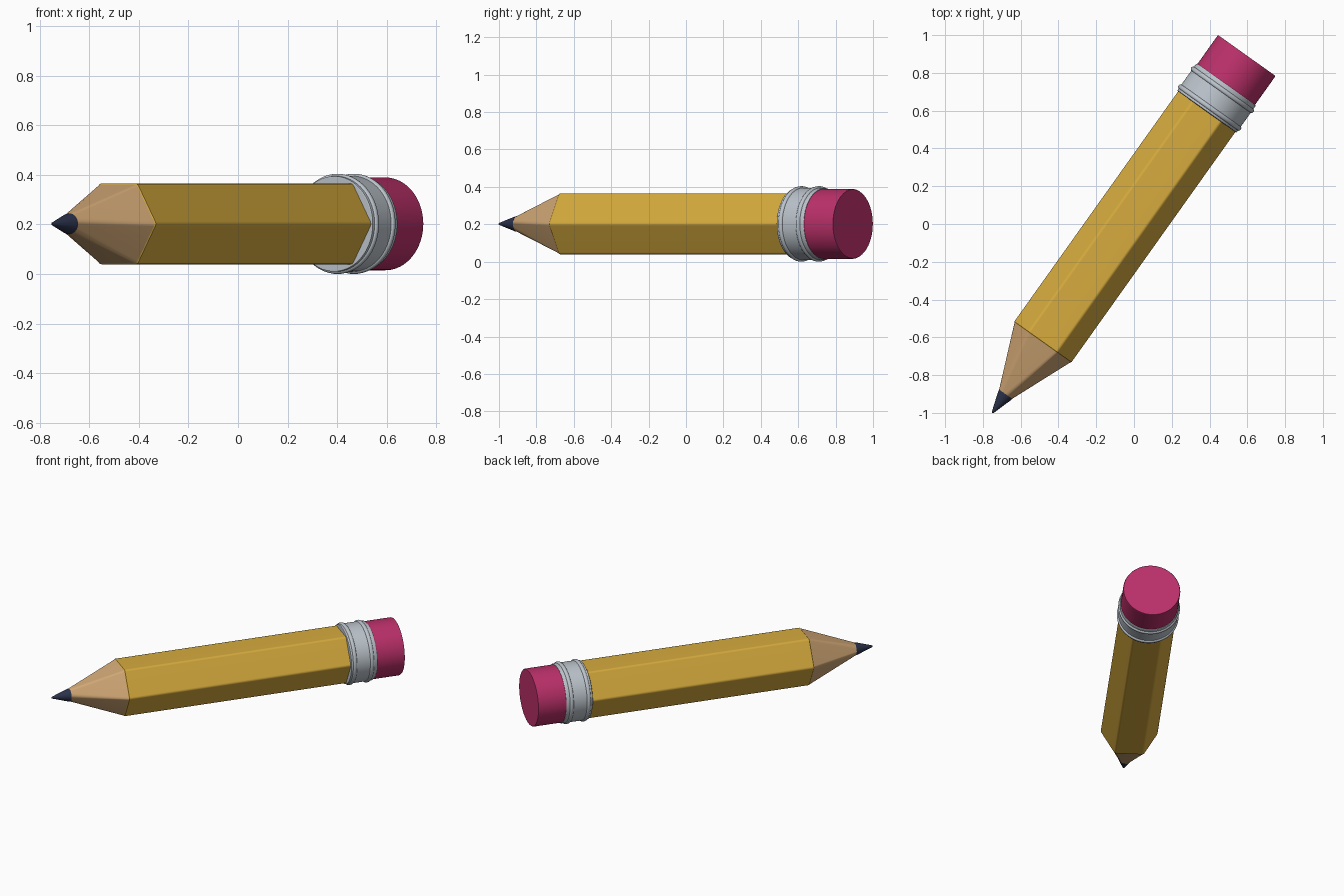
import bpy, bmesh, math
from mathutils import Matrix, Vector

if "Cube" in bpy.data.objects:
    bpy.data.objects.remove(bpy.data.objects["Cube"])

# Pencil frame: distance s runs along the axis from the point to the eraser
TIP = Vector((-0.75, -1.0, 0.202))
AXIS = Vector((0.580, 0.8146, 0)).normalized()
SIDE = Vector((AXIS.y, -AXIS.x, 0))
UP = Vector((0, 0, 1))


def material(name, rgb):
    m = bpy.data.materials.new(name)
    m.diffuse_color = (*rgb, 1)
    m.use_nodes = True
    m.node_tree.nodes["Principled BSDF"].inputs["Base Color"].default_value = m.diffuse_color
    return m


yellow = material("yellow paint", (0.68, 0.41, 0.048))
wood = material("bare wood", (0.64, 0.39, 0.18))
graphite = material("graphite", (0.024, 0.032, 0.07))
metal = material("ferrule metal", (0.50, 0.55, 0.60))
pink = material("pink rubber", (0.50, 0.03, 0.145))


def circle(r, n=64):
    return [(r * math.cos(2 * math.pi * i / n), r * math.sin(2 * math.pi * i / n)) for i in range(n)]


def hexagon(r, soft=3.0):
    """Hexagon with softened corners, three points per corner."""
    pts = []
    for k in range(6):
        for a in (-soft, 0, soft):
            rad = r * math.cos(math.radians(30)) / math.cos(math.radians(30 - abs(a)))
            if a == 0:
                rad = r * 0.988
            t = math.radians(60 * k + a)
            pts.append((rad * math.cos(t), rad * math.sin(t)))
    return pts


def round_section(r):
    """Circle whose points pair up with those of the hexagon."""
    return circle(r, 18)


def loft(name, rings, mat, angle=40):
    """Join cross-sections (s, points) into a closed solid along the axis."""
    bm = bmesh.new()
    loops = [[bm.verts.new(TIP + AXIS * s + SIDE * u + UP * v) for u, v in pts] for s, pts in rings]
    n = len(loops[0])
    for a, b in zip(loops, loops[1:]):
        for i in range(n):
            j = (i + 1) % n
            bm.faces.new((a[i], a[j], b[j], b[i]))
    bm.faces.new(loops[0])
    bm.faces.new(loops[-1])
    bmesh.ops.recalc_face_normals(bm, faces=bm.faces)
    mesh = bpy.data.meshes.new(name)
    bm.to_mesh(mesh)
    bm.free()
    mesh.materials.append(mat)
    ob = bpy.data.objects.new(name, mesh)
    bpy.context.collection.objects.link(ob)
    bpy.ops.object.select_all(action='DESELECT')
    ob.select_set(True)
    bpy.context.view_layer.objects.active = ob
    bpy.ops.object.shade_smooth_by_angle(angle=math.radians(angle))
    wn = ob.modifiers.new("flat faces", 'WEIGHTED_NORMAL')
    wn.keep_sharp = True
    return ob


def lathe(name, profile, mat):
    return loft(name, [(s, circle(r)) for s, r in profile], mat)


# Painted hexagonal shaft with a small chamfer at the sharpened end
loft("shaft", [(0.455, hexagon(0.181)), (0.462, hexagon(0.188)), (1.98, hexagon(0.188))], yellow)

# Sharpened wood, hexagonal at the shaft and round at the lead
loft("sharpened_wood", [(0.116, round_section(0.040)), (0.458, hexagon(0.184))], wood)

# Lead point with a slightly blunt end
lathe("lead_point", [(0.0, 0.003), (0.004, 0.006), (0.112, 0.041), (0.122, 0.042), (0.126, 0.036)], graphite)


# Metal ferrule with a raised bead near each end
def bead(s0, s1, base, top):
    mid, half = (s0 + s1) / 2, (s1 - s0) / 2
    return [(mid - half * math.cos(math.pi * i / 6),
             base + (top - base) * math.sin(math.pi * i / 6)) for i in range(7)]


ferrule = [(1.957, 0.188), (1.960, 0.192), (1.970, 0.193)]
ferrule += bead(1.972, 1.997, 0.193, 0.202)
ferrule += bead(2.087, 2.112, 0.193, 0.202)
ferrule += [(2.130, 0.193), (2.135, 0.189)]
lathe("ferrule", ferrule, metal)

# Eraser
lathe("eraser", [(2.12, 0.187), (2.318, 0.187), (2.3226, 0.184)], pink)
